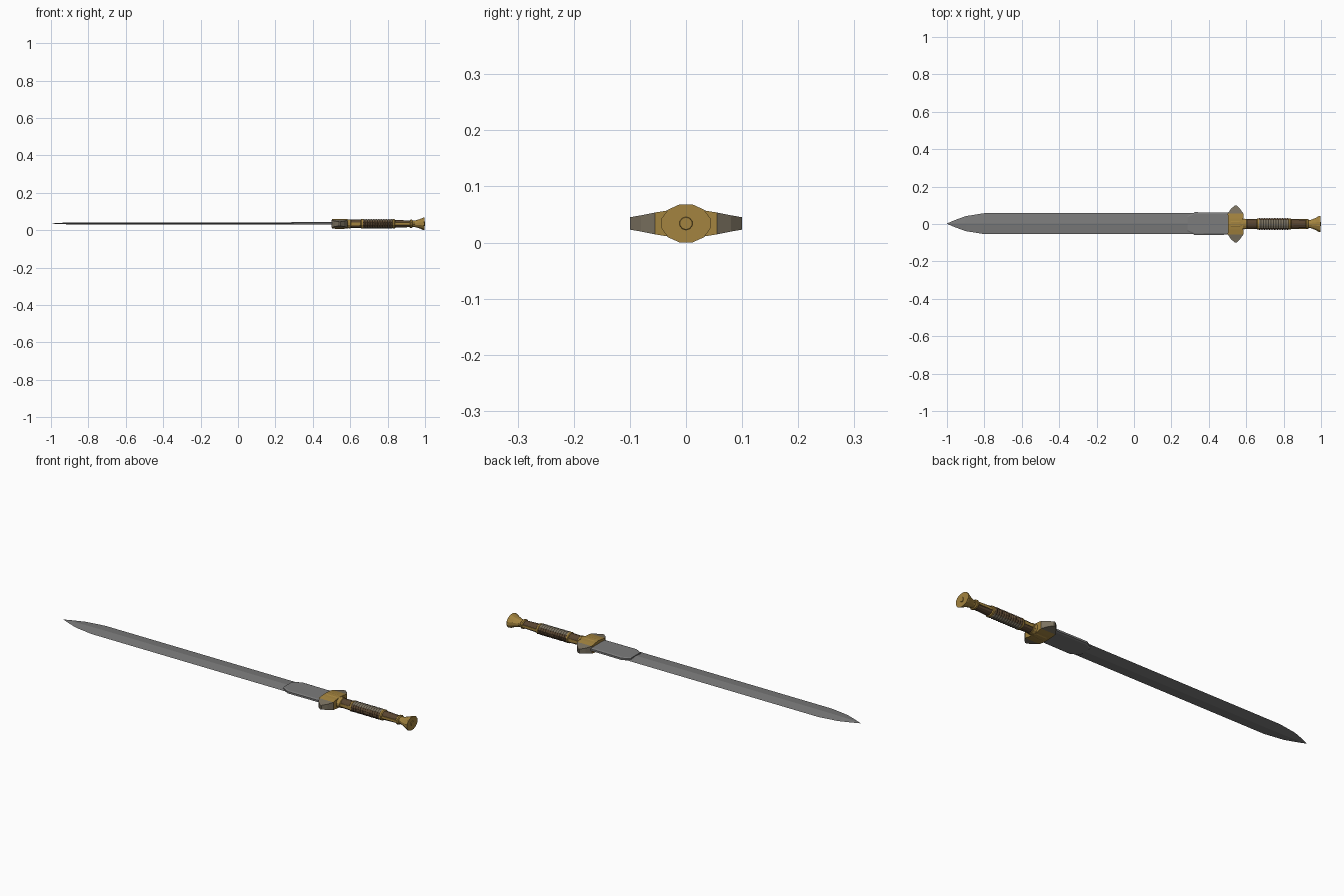
import bpy, bmesh, math

if "Cube" in bpy.data.objects:
    bpy.data.objects.remove(bpy.data.objects["Cube"])

ZC = 0.034  # height of the sword's long axis


def material(name, rgb):
    m = bpy.data.materials.new(name)
    m.diffuse_color = (*rgb, 1)
    m.use_nodes = True
    m.node_tree.nodes["Principled BSDF"].inputs["Base Color"].default_value = m.diffuse_color
    return m


STEEL = material("steel", (0.20, 0.20, 0.20))
GOLD = material("gold", (0.37, 0.23, 0.05))
BRONZE = material("dull_bronze", (0.20, 0.17, 0.12))
LEATHER = material("brown_leather", (0.10, 0.06, 0.03))


def ellipse(n):
    return [(math.cos(2 * math.pi * (i + 0.5) / n), math.sin(2 * math.pi * (i + 0.5) / n)) for i in range(n)]


DIAMOND = [(1, 0), (0, 1), (-1, 0), (0, -1)]
PLATE = [(1, -0.6), (1, 0.6), (0.85, 1), (-0.85, 1), (-1, 0.6), (-1, -0.6), (-0.85, -1), (0.85, -1)]
BOX = [(1, 1), (-1, 1), (-1, -1), (1, -1)]


def loft(name, section, stations, mats, along="x", rule=None, centre=(0, 0, ZC)):
    """Skin a section (a, b) along stations (t, half_a, half_b)."""
    bm = bmesh.new()
    rings = []
    for t, ha, hb in stations:
        ring = []
        for a, b in section:
            p = (t, a * ha, b * hb) if along == "x" else (a * ha, t, b * hb)
            ring.append(bm.verts.new([p[k] + centre[k] for k in range(3)]))
        rings.append(ring)
    n = len(section)
    for r, q in zip(rings, rings[1:]):
        for i in range(n):
            bm.faces.new((r[i], r[(i + 1) % n], q[(i + 1) % n], q[i]))
    bm.faces.new(rings[0])
    bm.faces.new(rings[-1])
    bmesh.ops.recalc_face_normals(bm, faces=bm.faces)
    if rule:
        for f in bm.faces:
            f.material_index = rule(f.calc_center_median())
    me = bpy.data.meshes.new(name)
    bm.to_mesh(me)
    bm.free()
    for m in mats:
        me.materials.append(m)
    ob = bpy.data.objects.new(name, me)
    bpy.context.collection.objects.link(ob)
    return ob


# Blade with a central ridge and a curved point
loft("blade", DIAMOND,
     [(-1.0, 0.001, 0.0005), (-0.96, 0.018, 0.003), (-0.90, 0.040, 0.005),
      (-0.80, 0.056, 0.006), (0.52, 0.056, 0.006)], [STEEL], centre=(0, 0.002, 0.036))

# Thicker chamfered plate at the blade root
loft("blade_root", PLATE,
     [(0.285, 0.040, 0.008), (0.325, 0.061, 0.008), (0.53, 0.059, 0.008)],
     [STEEL], centre=(0, 0.002, 0.037))

# Crossguard: gold centre, dull pointed ends
half = [(0.0, 0.040, 0.026), (0.03, 0.041, 0.0235), (0.055, 0.042, 0.0195),
        (0.08, 0.025, 0.0145), (0.1, 0.004, 0.011)]
guard = [(-t, a, b) for t, a, b in reversed(half[1:])] + half
loft("crossguard", BOX, guard, [GOLD, BRONZE], along="y",
     rule=lambda c: 1 if abs(c.y) > 0.055 else 0, centre=(0.543, 0, ZC))

# Raised boss on the crossguard
loft("guard_boss", ellipse(12),
     [(0.505, 0.030, 0.024), (0.52, 0.038, 0.028), (0.565, 0.038, 0.028), (0.595, 0.028, 0.024)], [GOLD])

# Grip core, swelling in the middle
loft("grip", ellipse(12),
     [(0.575, 0.025, 0.022), (0.66, 0.028, 0.024), (0.77, 0.030, 0.024),
      (0.85, 0.026, 0.021), (0.93, 0.022, 0.018)], [LEATHER])

# Wrapped rings: dull bronze above and below, leather on the sides
for i in range(12):
    x = 0.665 + i * 0.0135
    loft("grip_wrap", ellipse(12),
         [(x, 0.029, 0.0245), (x + 0.004, 0.032, 0.026), (x + 0.009, 0.032, 0.026),
          (x + 0.0135, 0.029, 0.0245)], [BRONZE, LEATHER],
         rule=lambda c: 1 if abs(c.y) > 0.02 else 0)

# Gold collars
for x, a, b in [(0.59, 0.029, 0.025), (0.655, 0.031, 0.027), (0.825, 0.031, 0.026), (0.918, 0.028, 0.023)]:
    loft("grip_collar", ellipse(12),
         [(x, a - 0.004, b - 0.004), (x + 0.004, a, b), (x + 0.012, a, b), (x + 0.016, a - 0.004, b - 0.004)], [GOLD])

# Gold strips down both edges of the grip
for s in (-1, 1):
    loft("grip_strip", BOX, [(0.60, 0.003, 0.008), (0.92, 0.003, 0.006)], [GOLD], centre=(0, s * 0.024, ZC))

# Flared pommel with a stepped end cap
loft("pommel", ellipse(12),
     [(0.925, 0.020, 0.017), (0.945, 0.023, 0.018), (0.97, 0.033, 0.025),
      (0.99, 0.045, 0.034), (0.997, 0.045, 0.035), (0.997, 0.030, 0.024)], [GOLD])
loft("pommel_button", ellipse(10), [(0.99, 0.014, 0.014), (1.0, 0.011, 0.011)], [GOLD])
